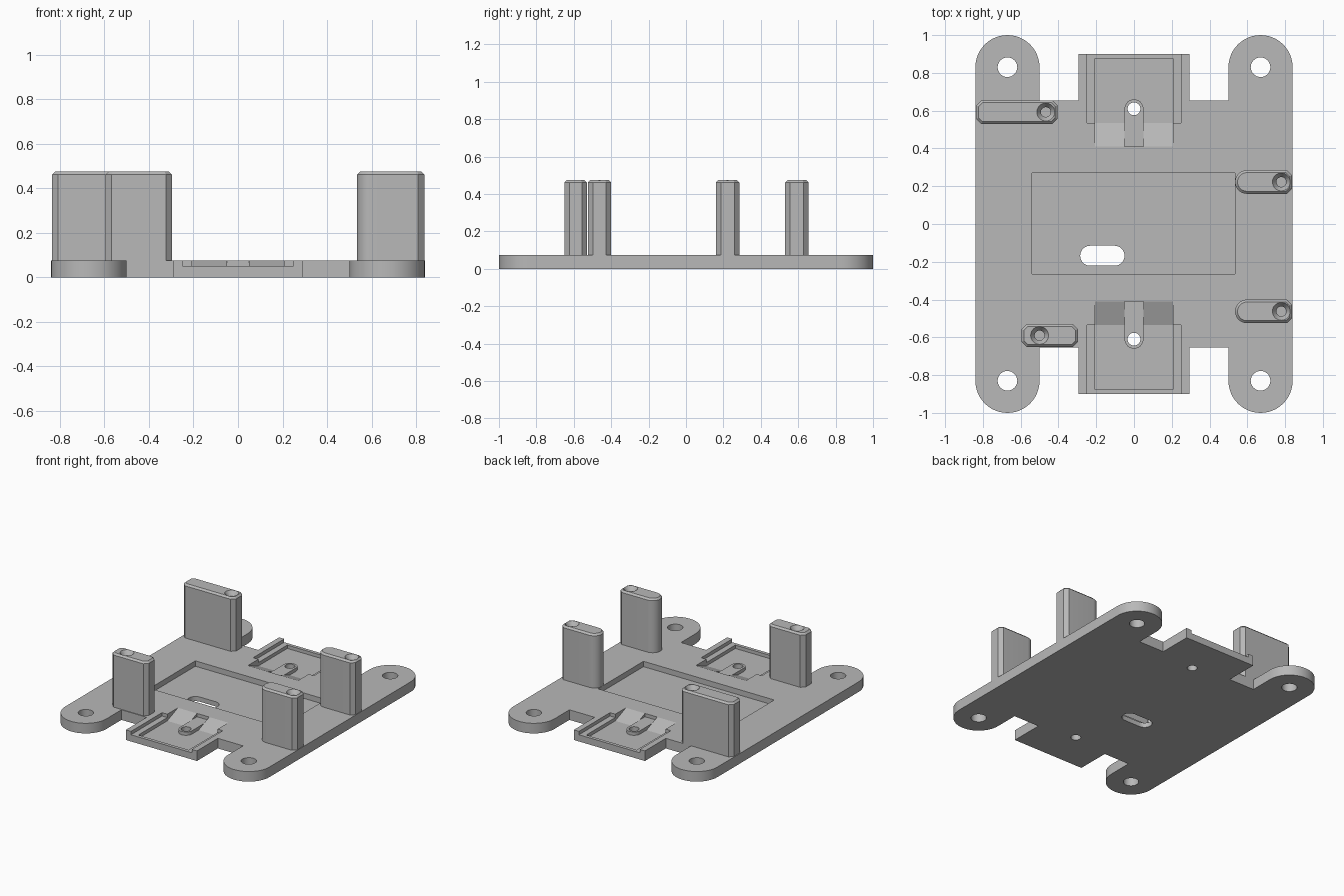
import bpy
import bmesh
from math import pi, cos, sin, radians

if "Cube" in bpy.data.objects:
    bpy.data.objects.remove(bpy.data.objects["Cube"], do_unlink=True)

grey = bpy.data.materials.new("plain grey")
grey.use_nodes = True
colour = (0.48, 0.48, 0.48, 1)
grey.diffuse_color = colour
grey.node_tree.nodes["Principled BSDF"].inputs["Base Color"].default_value = colour

TOP, FLOOR, LEDGE = 0.075, 0.025, 0.05   # plate top, tab pocket floor, tab ledge
POST_TOP = 0.475


def arc(cx, cy, r, start, end, n=16):
    return [(cx + r * cos(radians(start + (end - start) * i / n)),
             cy + r * sin(radians(start + (end - start) * i / n))) for i in range(n + 1)]


def circle(cx, cy, r, n=32):
    return arc(cx, cy, r, 0, 360, n)[:-1]


def rect(x0, x1, y0, y1):
    return [(x0, y0), (x1, y0), (x1, y1), (x0, y1)]


def add_mesh(name, bm):
    bmesh.ops.recalc_face_normals(bm, faces=bm.faces)
    mesh = bpy.data.meshes.new(name)
    bm.to_mesh(mesh)
    bm.free()
    mesh.materials.append(grey)
    ob = bpy.data.objects.new(name, mesh)
    bpy.context.collection.objects.link(ob)
    return ob


def prism(name, outline, z0, z1, bevel=0):
    """Extrude a flat outline, optionally chamfering the top rim."""
    bm = bmesh.new()
    face = bm.faces.new([bm.verts.new((x, y, z0)) for x, y in outline])
    ext = bmesh.ops.extrude_face_region(bm, geom=[face])["geom"]
    for v in ext:
        if isinstance(v, bmesh.types.BMVert):
            v.co.z = z1
    if bevel:
        rim = [e for e in bm.edges if all(abs(v.co.z - z1) < 1e-5 for v in e.verts)]
        bmesh.ops.bevel(bm, geom=rim, offset=bevel, segments=1, affect='EDGES')
    return add_mesh(name, bm)


def cone(name, x, y, z0, z1, r0, r1):
    bm = bmesh.new()
    rings = [[bm.verts.new((px, py, z)) for px, py in circle(x, y, r)]
             for z, r in ((z0, r0), (z1, r1))]
    bm.faces.new(rings[0])
    bm.faces.new(rings[1])
    for i in range(len(rings[0])):
        bm.faces.new((rings[0][i - 1], rings[0][i], rings[1][i], rings[1][i - 1]))
    return add_mesh(name, bm)


def cut(ob, cutters):
    """Subtract the cutters, bake the result and remove the helpers."""
    for c in cutters:
        c.hide_render = True
        mod = ob.modifiers.new("cut", 'BOOLEAN')
        mod.operation, mod.solver, mod.object = 'DIFFERENCE', 'EXACT', c
    bpy.context.view_layer.update()
    graph = bpy.context.evaluated_depsgraph_get()
    mesh = bpy.data.meshes.new_from_object(ob.evaluated_get(graph))
    ob.modifiers.clear()
    ob.data = mesh
    for c in cutters:
        bpy.data.objects.remove(c, do_unlink=True)


# Base plate: four rounded ears and two central tabs, one quarter mirrored
quarter = [(0.2925, 0.9), (0.2925, 0.655), (0.5, 0.655)] + arc(0.67, 0.83, 0.17, 180, 0, 24)
right = quarter + [(x, -y) for x, y in reversed(quarter)]
base = prism("base_plate", right + [(-x, y) for x, y in reversed(right)], 0, TOP)

cutters = [prism("ear_hole_cutter", circle(sx * 0.67, sy * 0.83, 0.052), -0.1, 0.2)
           for sx in (-1, 1) for sy in (-1, 1)]
cutters.append(prism("main_pocket_cutter", rect(-0.54, 0.535, -0.265, 0.27), 0.035, 0.2))
slot = arc(-0.103, -0.168, 0.053, -90, 90) + arc(-0.232, -0.168, 0.053, 90, 270)
cutters.append(prism("slot_cutter", slot, -0.1, 0.2))
for s in (-1, 1):
    cutters.append(prism("tab_ledge_cutter", rect(-0.25, 0.25, *sorted((s * 0.535, s * 0.95))),
                         LEDGE, 0.2))
    cutters.append(prism("tab_pocket_cutter", rect(-0.207, 0.207, *sorted((s * 0.41, s * 0.875))),
                         FLOOR, 0.21))
    cutters.append(prism("screw_hole_cutter", circle(0, s * 0.61, 0.034), -0.1, 0.22))
cut(base, cutters)
parts = [base]

# Screw bosses and entry ramps inside each tab pocket
for s, side in ((-1, "front"), (1, "back")):
    tongue = [(0.05, 0.41)] + arc(0, 0.61, 0.05, 0, 180) + [(-0.05, 0.41)]
    boss = prism(side + "_screw_boss", [(x, s * y) for x, y in tongue], FLOOR - 0.002, LEDGE)
    cut(boss, [prism("boss_hole_cutter", circle(0, s * 0.61, 0.034), -0.1, 0.2)])
    parts.append(boss)
    for x0, x1, hand in ((-0.207, -0.05, "right"), (0.05, 0.207, "left")):
        bm = bmesh.new()
        ends = [[bm.verts.new((x, s * y, z)) for y, z in
                 ((0.41, FLOOR), (0.535, FLOOR), (0.41, TOP))] for x in (x0, x1)]
        bm.faces.new(ends[0])
        bm.faces.new(ends[1])
        for i in range(3):
            bm.faces.new((ends[0][i - 1], ends[0][i], ends[1][i], ends[1][i - 1]))
        parts.append(add_mesh(side + "_" + hand + "_ramp", bm))


# Standoff posts with chamfered or rounded ends and countersunk screw holes
def post(name, x0, x1, y0, y1, hole_x, rounded):
    c, mid, r = 0.027, (y0 + y1) / 2, (y1 - y0) / 2
    outline = [(x0 + c, y0), (x1 - c, y0), (x1, y0 + c), (x1, y1 - c), (x1 - c, y1)]
    if rounded:
        outline = outline[1:] + arc(x0 + r, mid, r, 90, 270)
    else:
        outline += [(x0 + c, y1), (x0, y1 - c), (x0, y0 + c)]
    ob = prism(name, outline, TOP - 0.005, POST_TOP, 0.013)
    cut(ob, [cone("bore_cutter", hole_x, mid, 0.2, 0.6, 0.026, 0.026),
             cone("countersink_cutter", hole_x, mid, POST_TOP - 0.04, POST_TOP + 0.01, 0.02, 0.054)])
    parts.append(ob)


post("back_right_post", -0.835, -0.405, 0.53, 0.655, -0.467, False)
post("front_right_post", -0.595, -0.297, -0.65, -0.53, -0.5, False)
post("back_left_post", 0.535, 0.837, 0.16, 0.285, 0.78, True)
post("front_left_post", 0.535, 0.837, -0.525, -0.4, 0.78, True)

# Smooth round walls while keeping hard edges
bpy.ops.object.select_all(action='DESELECT')
for ob in parts:
    ob.select_set(True)
bpy.context.view_layer.objects.active = base
bpy.ops.object.shade_smooth_by_angle(angle=radians(30))
